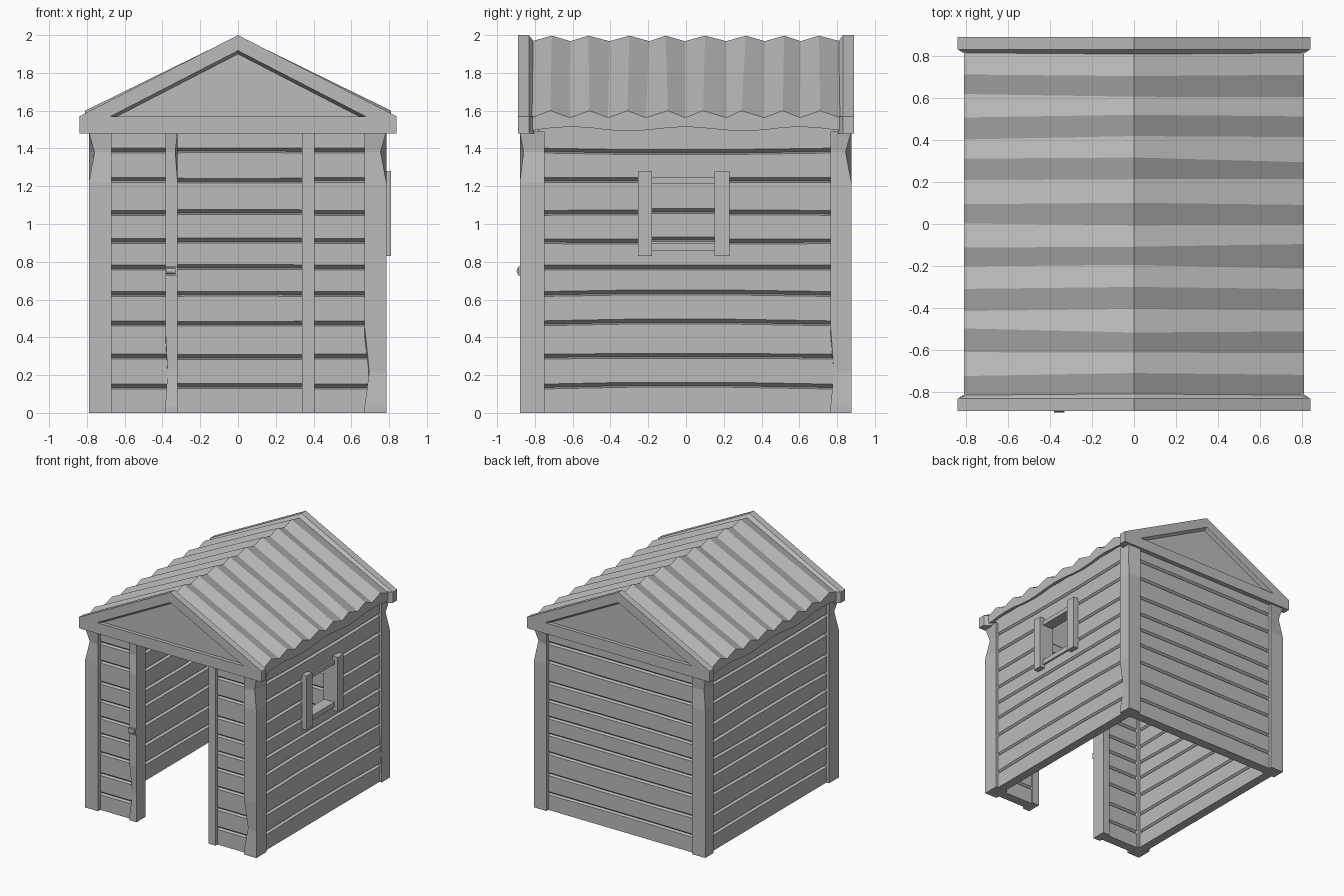
import bpy, bmesh, math, random
from mathutils import Vector

random.seed(4)
cube = bpy.data.objects.get("Cube")
if cube:
    bpy.data.objects.remove(cube, do_unlink=True)

grey = bpy.data.materials.new("plain grey")
grey.use_nodes = True
grey.diffuse_color = (0.5, 0.5, 0.5, 1)
grey.node_tree.nodes["Principled BSDF"].inputs["Base Color"].default_value = (0.5, 0.5, 0.5, 1)


def loft(name, sections):
    """Join equal rings of points into a closed solid."""
    bm = bmesh.new()
    rings = [[bm.verts.new(p) for p in s] for s in sections]
    n = len(rings[0])
    for a, b in zip(rings, rings[1:]):
        for i in range(n):
            j = (i + 1) % n
            bm.faces.new((a[i], a[j], b[j], b[i]))
    bm.faces.new(rings[0])
    bm.faces.new(rings[-1])
    bmesh.ops.recalc_face_normals(bm, faces=bm.faces[:])
    mesh = bpy.data.meshes.new(name)
    bm.to_mesh(mesh)
    bm.free()
    mesh.materials.append(grey)
    ob = bpy.data.objects.new(name, mesh)
    bpy.context.collection.objects.link(ob)
    return ob


def rect(x0, x1, y0, y1, z):
    return [Vector(p) for p in ((x0, y0, z), (x1, y0, z), (x1, y1, z), (x0, y1, z))]


def box(name, x0, x1, y0, y1, z0, z1):
    return loft(name, [rect(x0, x1, y0, y1, z0), rect(x0, x1, y0, y1, z1)])


def post(name, x0, x1, y0, y1, nicks=()):
    """Square post; each nick pushes one corner inward at one level."""
    sections = []
    for level, z in enumerate((0, 0.03, 0.22, 0.46, 1.22, 1.38, 1.49)):
        ring = rect(x0, x1, y0, y1, z)
        for lv, corner, dx, dy in nicks:
            if lv == level:
                ring[corner] += Vector((dx, dy, 0))
        sections.append(ring)
    return loft(name, sections)


GROOVES = (0.14, 0.30, 0.475, 0.63, 0.77, 0.91, 1.06, 1.235, 1.39)


def wall(name, start, end, outer, inner, along_x, wobble=0.0, top=1.5):
    """Plank wall with V grooves on both faces, lofted along its length."""
    bends = [random.uniform(-wobble, wobble) for g in GROOVES]
    sections = []
    for t in (0, 0.3, 0.65, 1):
        bend = 1 if 0 < t < 1 else 0
        sides = []
        for face, other in ((outer, inner), (inner, outer)):
            deep = face + (0.022 if other > face else -0.022)
            side = [(face, 0)]
            for g, b in zip(GROOVES, bends):
                z = g + b * bend
                side += [(face, z - 0.014), (deep, z - 0.006), (face, z + 0.012)]
            sides.append(side + [(face, top)])
        p = start + (end - start) * t
        profile = sides[0] + sides[1][::-1]
        sections.append([(p, d, z) if along_x else (d, p, z) for d, z in profile])
    return loft(name, sections)


# Walls
wall("front_wall_right", -0.69, -0.36, -0.85, -0.77, True)
wall("front_wall_left", 0.38, 0.69, -0.85, -0.77, True)
wall("back_wall", -0.69, 0.69, 0.85, 0.77, True, 0.006)
wall("right_wall", -0.78, 0.79, -0.765, -0.69, False, 0.012, 1.53)
window_wall = wall("left_wall", -0.78, 0.79, 0.765, 0.69, False, 0.012, 1.53)

# Window opening
cutter = box("window_cutter", 0.6, 0.9, -0.19, 0.16, 0.87, 1.23)
cutter.hide_render = True
mod = window_wall.modifiers.new("window", 'BOOLEAN')
mod.object = cutter
mod.operation = 'DIFFERENCE'
mod.solver = 'EXACT'
bpy.context.view_layer.objects.active = window_wall
bpy.ops.object.modifier_apply(modifier=mod.name)
bpy.data.objects.remove(cutter, do_unlink=True)

# Window frame
for name, y0, y1 in (("front", -0.255, -0.18), ("back", 0.15, 0.23)):
    box("window_upright_" + name, 0.68, 0.81, y0, y1, 0.83, 1.28)
box("window_lintel", 0.685, 0.78, -0.19, 0.16, 1.215, 1.25)
box("window_sill", 0.685, 0.78, -0.19, 0.16, 0.86, 0.90)

# Corner posts, with chipped edges
post("corner_post_front_right", -0.79, -0.67, -0.88, -0.75, [(5, 0, 0.03, 0.02)])
post("corner_post_front_left", 0.67, 0.785, -0.88, -0.75,
     [(5, 1, -0.03, 0.02), (2, 0, 0.025, 0.02)])
post("corner_post_back_left", 0.67, 0.785, 0.765, 0.875,
     [(5, 2, -0.02, -0.03), (2, 1, -0.02, 0.018)])
post("corner_post_back_right", -0.79, -0.67, 0.765, 0.875, [(5, 3, 0.025, -0.02)])

# Door posts and latch
post("door_post_right", -0.385, -0.32, -0.875, -0.755,
     [(2, 0, 0.012, 0.02), (5, 1, -0.012, 0.02)])
post("door_post_left", 0.34, 0.405, -0.875, -0.755)
box("door_latch", -0.385, -0.32, -0.887, -0.86, 0.725, 0.775)
loft("door_latch_knob", [
    [(x, -0.887 - 0.01 * math.sin(a), 0.752 + 0.018 * math.cos(a))
     for a in (0, math.pi / 4, math.pi / 2, math.pi * 3 / 4, math.pi)]
    for x in (-0.38, -0.33)])

# Gable ends: beam, two rafters and a recessed panel, bevelled towards the roof
for end, s in (("front", -1), ("back", 1)):
    def strip(name, front, back):
        layers = ((0.89, front), (0.832, front), (0.805, back))
        loft(name + "_" + end, [[(x, s * y, z) for x, z in ring] for y, ring in layers])

    strip("gable_beam",
          [(-0.84, 1.48), (0.84, 1.48), (0.84, 1.57), (-0.84, 1.57)],
          [(-0.80, 1.48), (0.80, 1.48), (0.80, 1.57), (-0.80, 1.57)])
    for side, m in (("left", 1), ("right", -1)):
        # Rafter, its inner edge sloping back to the panel
        outer = [(0.84 * m, 1.57), (0, 2.0)]
        low = [(0.80 * m, 1.555), (0, 1.965)]
        rim = [(0, 1.918), (0.675 * m, 1.57)]
        deep = [(0, 1.900), (0.64 * m, 1.57)]
        rings = ((0.89, outer + rim), (0.86, outer + deep),
                 (0.832, outer + deep), (0.805, low + deep))
        loft("gable_rafter_%s_%s" % (side, end),
             [[(x, s * y, z) for x, z in r] for y, r in rings])
    loft("gable_panel_" + end, [[(x, s * y, z) for x, z in
         ((-0.70, 1.55), (0.70, 1.55), (0, 1.92))] for y in (0.86, 0.80)])

# Corrugated roof
sections = []
count = 17
for i in range(count):
    y = -0.815 + i * 1.63 / (count - 1)
    crest = i % 2
    inside = 0 < i < count - 1
    j = [random.uniform(-0.012, 0.012) * inside for k in range(3)]
    ridge, eave = (1.997, 1.60) if crest else (1.968, 1.563)
    under = 1.503 + 0.012 * math.cos(y * math.tau / 0.6)
    sections.append([
        (-0.81, y + j[0], under), (-0.81, y + j[0], eave), (0, y + j[1], ridge),
        (0.81, y + j[2], eave), (0.81, y + j[2], under), (0, y + j[1], 1.90)])
loft("corrugated_roof", sections)
